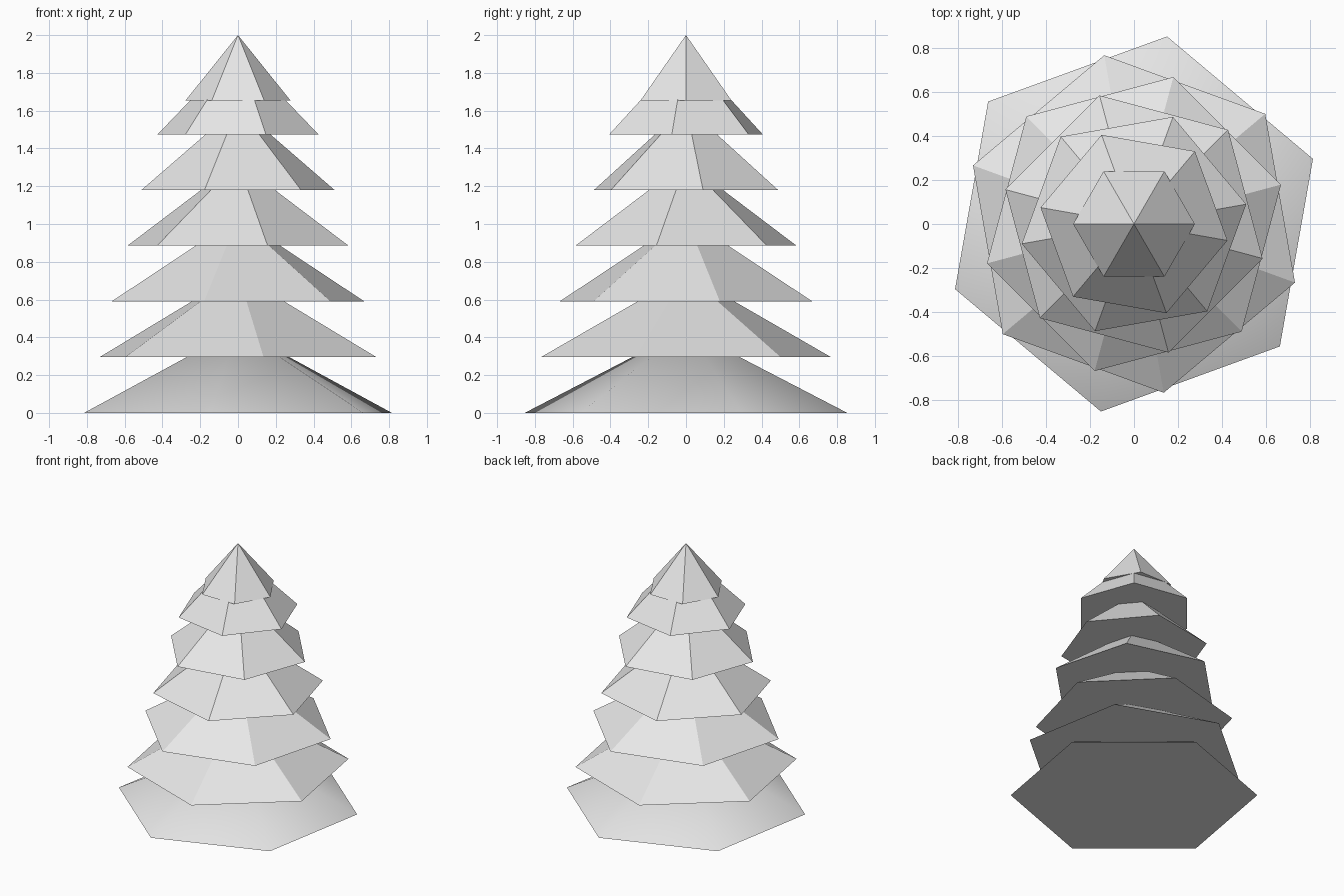
import bpy
import bmesh
from math import cos, sin, radians

cube = bpy.data.objects.get("Cube")
if cube:
    bpy.data.objects.remove(cube, do_unlink=True)

# One plain grey for the whole tree
GREY = (0.8, 0.8, 0.8, 1.0)
mat = bpy.data.materials.new("plain_grey")
mat.use_nodes = True
mat.diffuse_color = GREY
for node in mat.node_tree.nodes:
    if node.type == 'BSDF_PRINCIPLED':
        node.inputs["Base Color"].default_value = GREY

SIDES = 6
TIER_HEIGHT = 0.443


def branch_tier(name, base_z, radius, turn, height=TIER_HEIGHT):
    """Closed six-sided cone whose first corner is turned from +x."""
    bm = bmesh.new()
    angles = [radians(turn + 360 * i / SIDES) for i in range(SIDES)]
    ring = [bm.verts.new((radius * cos(a), radius * sin(a), 0)) for a in angles]
    tip = bm.verts.new((0, 0, height))
    for i in range(SIDES):
        bm.faces.new((ring[i], ring[(i + 1) % SIDES], tip))
    bm.faces.new(ring[::-1])
    mesh = bpy.data.meshes.new(name)
    bm.to_mesh(mesh)
    bm.free()
    mesh.materials.append(mat)
    obj = bpy.data.objects.new(name, mesh)
    obj.location.z = base_z
    bpy.context.collection.objects.link(obj)

    # Smooth only the shallow edges; steeper tiers stay faceted
    bpy.ops.object.select_all(action='DESELECT')
    obj.select_set(True)
    bpy.context.view_layer.objects.active = obj
    bpy.ops.object.shade_smooth_by_angle(angle=radians(30))
    return obj


# Stacked tiers shrink evenly and twist alternately, less towards the top
twists = (20, -20, 15, -15, 10, -10)
for i, twist in enumerate(twists):
    branch_tier(f"branch_tier_{i + 1}", 0.295 * i, 0.867 - 0.087 * i, twist)

# Untwisted tip
branch_tier("tree_top", 1.655, 0.277, 0, 0.345)
